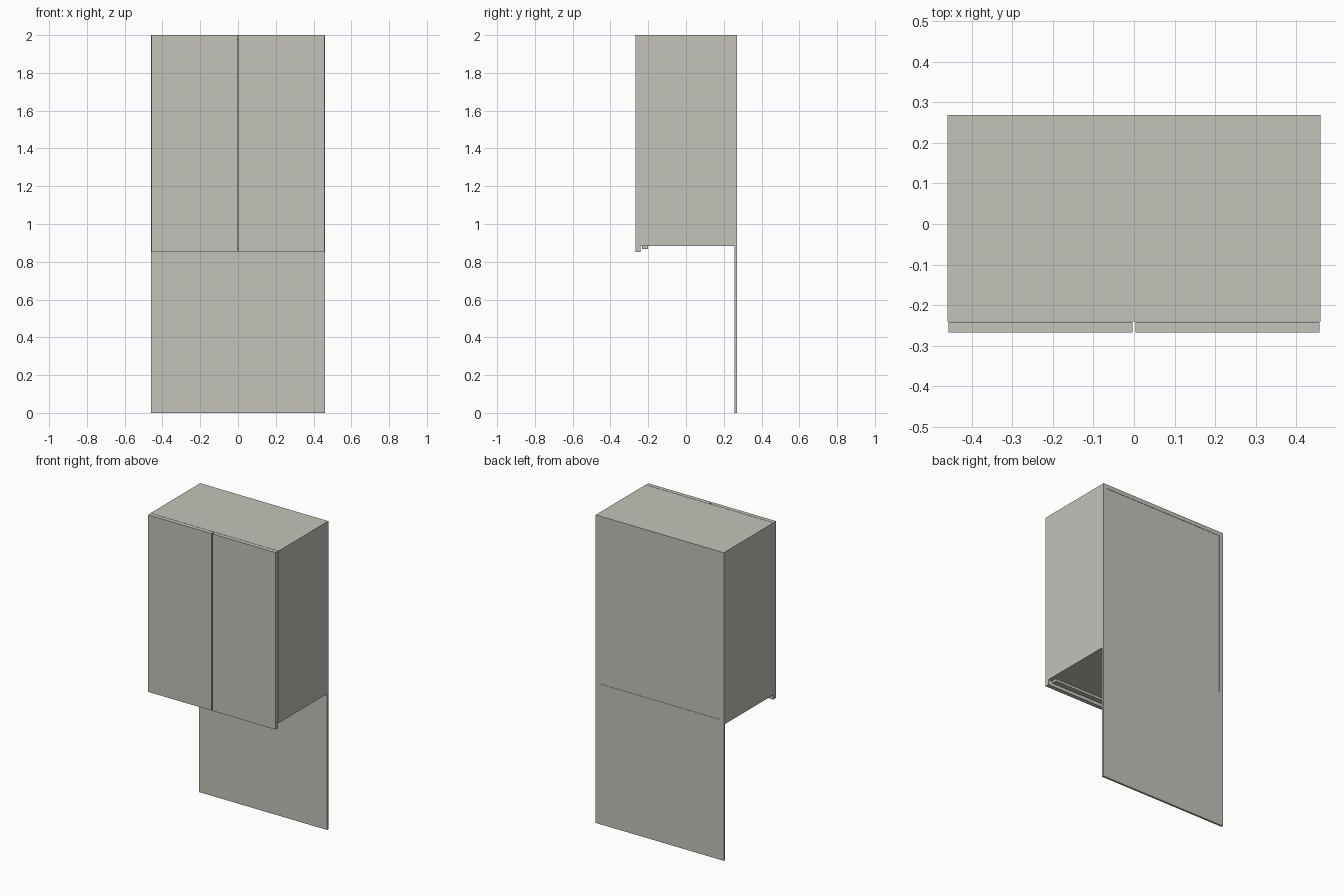
import bpy
import bmesh
from mathutils import Vector

if "Cube" in bpy.data.objects:
    bpy.data.objects.remove(bpy.data.objects["Cube"], do_unlink=True)

# Single warm grey finish
grey = bpy.data.materials.new("warm_grey")
grey.use_nodes = True
colour = (0.55, 0.54, 0.49, 1)
grey.diffuse_color = colour
grey.node_tree.nodes["Principled BSDF"].inputs["Base Color"].default_value = colour


def board(name, x, y, z):
    """Flat board spanning the given (low, high) ranges."""
    low, high = (Vector(p) for p in zip(x, y, z))
    bm = bmesh.new()
    bmesh.ops.create_cube(bm, size=1)
    for v in bm.verts:
        v.co = Vector([c * s for c, s in zip(v.co, high - low)])
    mesh = bpy.data.meshes.new(name)
    bm.to_mesh(mesh)
    bm.free()
    mesh.materials.append(grey)
    obj = bpy.data.objects.new(name, mesh)
    obj.location = (low + high) / 2
    bpy.context.collection.objects.link(obj)
    return obj


HALF = 0.46            # half width
T = 0.027              # board thickness
FRONT, BACK = -0.24, 0.269
BOTTOM, TOP = 0.883, 2.0
INNER = HALF - T
depth = (FRONT, BACK)

# Mirrored sides and doors
for side, s in (("right", -1), ("left", 1)):
    board(side + "_side", sorted((s * INNER, s * HALF)), depth, (BOTTOM, TOP))
    board(side + "_door", sorted((s * 0.0035, s * 0.458)),
          (-0.268, FRONT - 0.002), (0.851, TOP))

# Carcass top, bottom and slightly recessed back
board("top_panel", (-INNER, INNER), depth, (TOP - T, TOP))
board("bottom_panel", (-INNER, INNER), depth, (BOTTOM, BOTTOM + T))
board("back_panel", (-INNER, INNER), (BACK - 0.014, BACK - 0.002),
      (BOTTOM + T, TOP - T))

# Light strip under the front edge, and the wall panel below
board("under_light", (-INNER, INNER), (-0.234, -0.202), (0.867, BOTTOM))
board("wall_panel", (-HALF, HALF), (BACK - 0.013, BACK), (0, BOTTOM))
